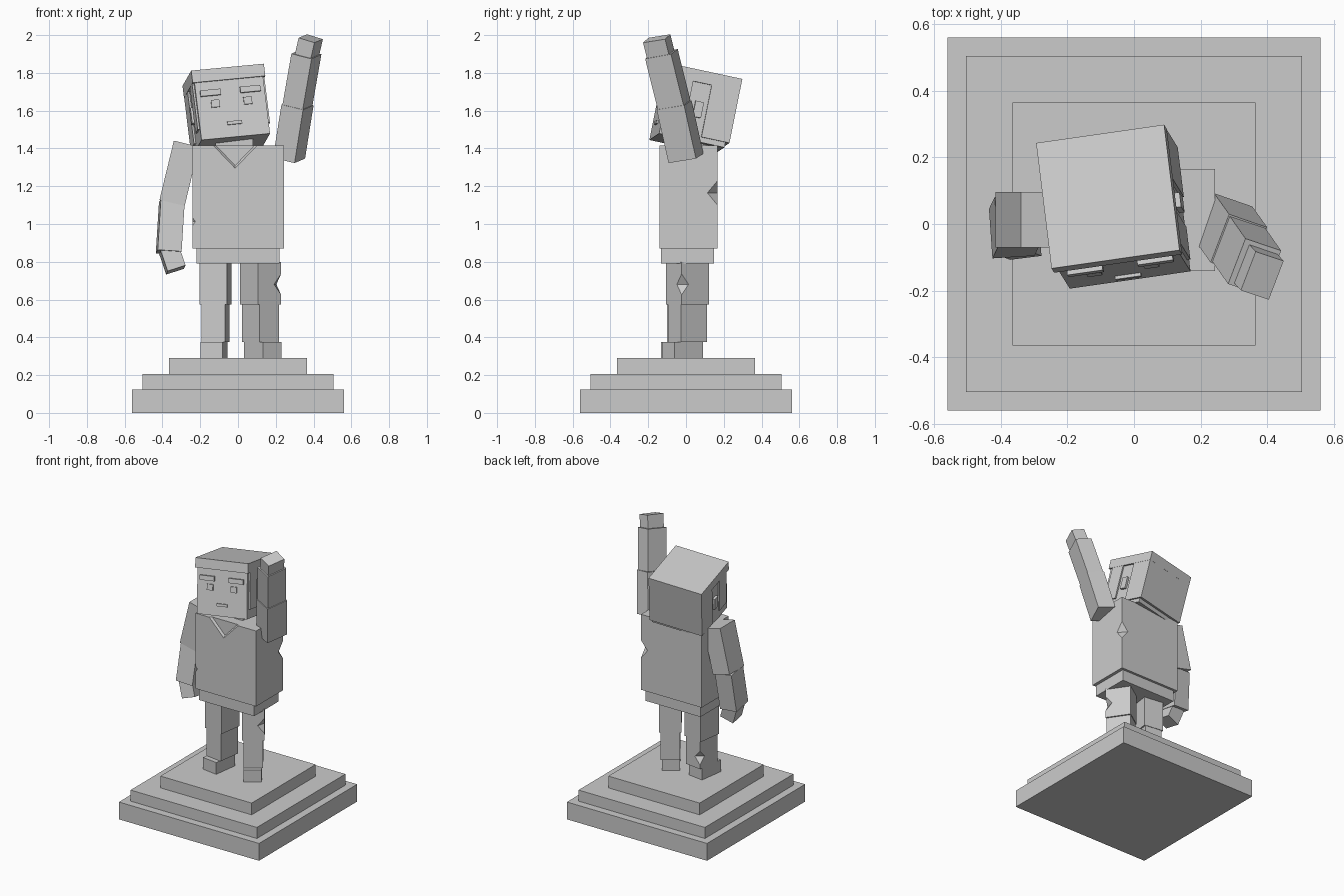
import bpy, bmesh
from math import radians
from mathutils import Matrix, Vector, Euler

if "Cube" in bpy.data.objects:
    bpy.data.objects.remove(bpy.data.objects["Cube"])


def make(name, bm, mat=Matrix()):
    me = bpy.data.meshes.new(name)
    bm.to_mesh(me)
    bm.free()
    ob = bpy.data.objects.new(name, me)
    bpy.context.collection.objects.link(ob)
    ob.matrix_world = mat
    return ob


def block(name, center, size, mat=Matrix()):
    """Box of a given size, placed inside the frame mat."""
    bm = bmesh.new()
    bmesh.ops.create_cube(bm, size=1)
    bmesh.ops.scale(bm, vec=size, verts=bm.verts)
    return make(name, bm, mat @ Matrix.Translation(center))


def limb(name, p0, p1, w, d, yaw):
    """Box running from p0 to p1, twisted by yaw degrees."""
    p0, p1 = Vector(p0), Vector(p1)
    z = (p1 - p0).normalized()
    if z.z < 0:
        z = -z
    x = Matrix.Rotation(radians(yaw), 3, 'Z') @ Vector((1, 0, 0))
    x = (x - z * x.dot(z)).normalized()
    rot = Matrix((x, z.cross(x), z)).transposed().to_4x4()
    return block(name, (0, 0, 0), (w, d, (p1 - p0).length),
                 Matrix.Translation((p0 + p1) / 2) @ rot)


def cut(ob, cutter):
    bpy.context.view_layer.update()
    m = ob.modifiers.new("cut", 'BOOLEAN')
    m.operation, m.solver, m.object = 'DIFFERENCE', 'EXACT', cutter
    bpy.context.view_layer.objects.active = ob
    bpy.ops.object.modifier_apply(modifier=m.name)
    bpy.data.objects.remove(cutter)


def chip(ob, local, r, h):
    """Knock a diamond-shaped chip out of an edge (local point on ob)."""
    bm = bmesh.new()
    pts = [(r, 0, 0), (0, r, 0), (-r, 0, 0), (0, -r, 0), (0, 0, h), (0, 0, -h)]
    for p in pts:
        bm.verts.new(p)
    bmesh.ops.convex_hull(bm, input=bm.verts)
    cut(ob, make("chip_cutter", bm, ob.matrix_world @ Matrix.Translation(local)))


# Stepped plinth
for i, (half, z0, z1) in enumerate([(.56, 0, .125), (.505, .125, .205), (.365, .205, .29)]):
    block(f"plinth_step_{i + 1}", (0, 0, (z0 + z1) / 2), (half * 2, half * 2, z1 - z0))

# Legs: thigh, shin, foot
for side, cx, cy, yaw in [("left", -.119, -.008, -8), ("right", .119, .008, 34)]:
    fr = Matrix.Translation((cx, cy, 0)) @ Matrix.Rotation(radians(yaw), 4, 'Z')
    thigh = block(side + "_thigh", (0, 0, .6875), (.146, .174, .225), fr)
    shin = block(side + "_shin", (0, 0, .475), (.126, .167, .2), fr)
    block(side + "_foot", (-.004, -.028, .3325), (.118, .182, .085), fr)
    if side == "right":
        chip(thigh, (.073, -.087, -.007), .045, .055)
    else:
        chip(shin, (-.063, .0835, -.02), .045, .05)

# Hips and torso with chipped edges and a V neckline
block("hips", (.001, .008, .83), (.44, .28, .08))
torso = block("torso", (.001, .012, 1.1425), (.485, .307, .545))
chip(torso, (.2425, .1535, .022), .052, .063)
chip(torso, (-.2425, -.1535, -.13), .016, .022)
bm = bmesh.new()
for y, s in ((-.16, 1.1), (-.127, .85)):
    for x, z in ((-.14, 1.42), (.11, 1.42), (-.015, 1.29)):
        bm.verts.new((-.015 + (x + .015) * s, y, 1.42 + (z - 1.42) * s))
bmesh.ops.convex_hull(bm, input=bm.verts)
cut(torso, make("neckline_cutter", bm))
block("neck", (-.02, .03, 1.43), (.2, .18, .1))

# Lowered arm
limb("left_upper_arm", (-.273, .013, 1.425), (-.349, .013, 1.112), .137, .167, 0)
limb("left_forearm", (-.35, .01, 1.12), (-.367, -.025, .85), .127, .15, 4)
limb("left_hand", (-.366, -.03, .865), (-.329, -.045, .757), .1, .115, 4)

# Raised arm
limb("right_upper_arm", (.27, .0, 1.348), (.315, -.063, 1.63), .124, .157, -21)
limb("right_forearm", (.315, -.063, 1.63), (.362, -.13, 1.9), .116, .148, -21)
limb("right_hand", (.362, -.13, 1.88), (.385, -.155, 1.982), .092, .126, -21)

# Head frame: turned, looking up and tilted
rot = (Matrix.Rotation(radians(7), 4, 'Z') @ Matrix.Rotation(radians(-12), 4, 'X')
       @ Matrix.Rotation(radians(-5.5), 4, 'Y'))
H = Matrix.Translation((-.056, .046, 1.607)) @ rot
block("head", (0, -.005, -.02), (.368, .356, .336), H)
block("hair_top", (0, 0, .155), (.39, .388, .066), H)
block("hair_back", (0, .117, .0), (.388, .153, .32), H)
for s, side in ((-1, "left"), (1, "right")):
    block(side + "_sideburn", (s * .187, -.11, .015), (.014, .1, .28), H)
    block(side + "_ear", (s * .19, -.005, -.02), (.02, .045, .085), H)
    block(side + "_eyebrow", (s * .107, -.186, .06), (.108, .022, .032), H)
    block(side + "_eye", (s * .087, -.184, 0), (.044, .016, .04), H)
block("mouth", (.003, -.184, -.112), (.078, .018, .018), H)
